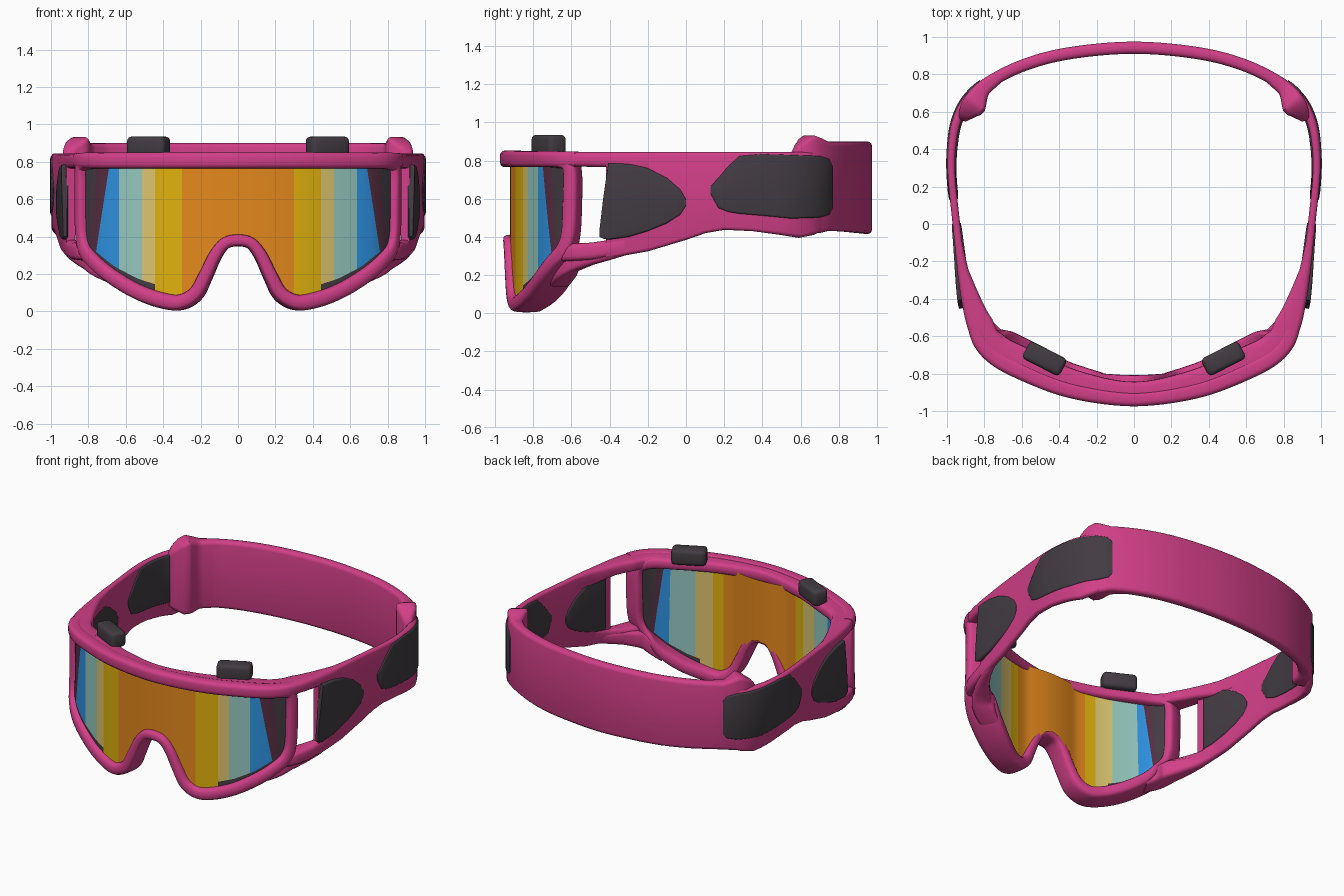
import bpy, bmesh, math
from mathutils import Vector

if "Cube" in bpy.data.objects:
    bpy.data.objects.remove(bpy.data.objects["Cube"])


def material(name, r, g, b):
    m = bpy.data.materials.new(name)
    m.diffuse_color = (r, g, b, 1)
    m.use_nodes = True
    m.node_tree.nodes["Principled BSDF"].inputs["Base Color"].default_value = m.diffuse_color
    return m


PINK = material("pink", 0.64, 0.05, 0.245)
DARK = material("dark_grey", 0.055, 0.045, 0.055)
LENS = [material("orange", 0.78, 0.25, 0.012), material("yellow", 0.74, 0.44, 0.004),
        material("khaki", 0.72, 0.56, 0.16), material("pale_teal", 0.30, 0.58, 0.52),
        material("blue", 0.028, 0.29, 0.76), material("maroon", 0.095, 0.028, 0.055), DARK]


def catmull(pts, n):
    """Smooth curve through pts; first and last are phantom points."""
    out = []
    for i in range(1, len(pts) - 2):
        p0, p1, p2, p3 = pts[i - 1:i + 3]
        for k in range(n):
            t = k / n
            out.append([0.5 * (2 * b + (c - a) * t + (2 * a - 5 * b + 4 * c - d) * t * t
                               + (3 * b - a - 3 * c + d) * t ** 3)
                        for a, b, c, d in zip(p0, p1, p2, p3)])
    out.append(list(pts[-2]))
    return out


# Plan of the right half, outer surface, from front centre round to back centre
plan = [(0, -.958), (.2, -.945), (.4, -.905), (.6, -.83), (.75, -.755), (.84, -.67),
        (.885, -.57), (.915, -.45), (.945, -.25), (.97, 0), (.995, .25), (.993, .42),
        (.97, .56), (.91, .68), (.8, .78), (.6, .88), (.35, .945), (0, .975)]
plan = [(-.2, -.945)] + plan + [(-.35, .945)]
C = catmull(plan, 40)
U = [0.0]
for a, b in zip(C, C[1:]):
    U.append(U[-1] + math.dist(a, b))


def find(axis, v):
    """Arc length where the plan first reaches x (axis 0) or y (axis 1)."""
    for i in range(1, len(C)):
        a, b = C[i - 1][axis], C[i][axis]
        if b >= v:
            return U[i - 1] + (U[i] - U[i - 1]) * max(0, (v - a) / (b - a))
    return U[-1]


def point(u, z, depth):
    """Point at arc length u, height z, moved inward by depth."""
    u = min(max(u, 0), U[-1])
    lo, hi = 0, len(U) - 1
    while hi - lo > 1:
        mid = (lo + hi) // 2
        lo, hi = (mid, hi) if U[mid] <= u else (lo, mid)
    f = (u - U[lo]) / (U[hi] - U[lo])
    p = Vector(C[lo]).lerp(Vector(C[hi]), f)
    t = Vector(C[min(hi + 10, len(C) - 1)]) - Vector(C[max(lo - 10, 0)])
    if u < 1e-5:
        t = Vector((1, 0))
    if u > U[-1] - 1e-5:
        t = Vector((-1, 0))
    t.normalize()
    x = p.x - t.y * depth
    return (0 if abs(x) < 1e-4 else x, p.y + t.x * depth, z)


def finish(bm, name, mats, angle=50):
    me = bpy.data.meshes.new(name)
    bm.to_mesh(me)
    bm.free()
    ob = bpy.data.objects.new(name, me)
    bpy.context.collection.objects.link(ob)
    for m in mats:
        me.materials.append(m)
    mod = ob.modifiers.new("mirror", 'MIRROR')
    mod.use_clip = True
    bpy.ops.object.select_all(action='DESELECT')
    ob.select_set(True)
    bpy.context.view_layer.objects.active = ob
    bpy.ops.object.shade_smooth_by_angle(angle=math.radians(angle))
    return ob


def loft(name, rings, mat):
    """Skin closed rings; ends are capped unless they lie on the mirror plane."""
    bm = bmesh.new()
    vs = [[bm.verts.new(p) for p in r] for r in rings]
    n = len(rings[0])
    for a, b in zip(vs, vs[1:]):
        for i in range(n):
            bm.faces.new((a[i], a[(i + 1) % n], b[(i + 1) % n], b[i]))
    for r in (vs[0], vs[-1]):
        if max(abs(v.co.x) for v in r) > 1e-3:
            bm.faces.new(r)
    bmesh.ops.recalc_face_normals(bm, faces=bm.faces)
    return finish(bm, name, [mat])


def ribbon(name, stations, mat, radius=.025):
    """Band along the plan; stations are (u, z low, z high, outer depth, inner depth)."""
    rings = []
    for s, e in zip(stations, stations[1:]):
        n = max(1, round((e[0] - s[0]) / .025))
        for k in range(n + (e is stations[-1])):
            u, z0, z1, d0, d1 = [a + (b - a) * k / n for a, b in zip(s, e)]
            r = min(radius, .42 * (z1 - z0), .42 * (d1 - d0))
            ring = []
            for q, (cd, cz) in enumerate(((d1 - r, z1 - r), (d0 + r, z1 - r),
                                          (d0 + r, z0 + r), (d1 - r, z0 + r))):
                for j in range(4):
                    a = math.pi / 2 * (q + j / 3)
                    ring.append(point(u, cz + r * math.sin(a), cd + r * math.cos(a)))
            rings.append(ring)
    return loft(name, rings, mat)


def by_y(rows):
    return [(find(1, r[0]),) + tuple(r[1:]) for r in rows]


# Goggle rim: x, z, width, depth along its centre line from nose to brow
rim = [(0, .38, .065, .15), (.07, .365, .065, .15), (.125, .30, .07, .15), (.18, .19, .075, .15),
       (.235, .095, .08, .16), (.32, .05, .085, .17), (.42, .06, .09, .18), (.55, .105, .09, .2),
       (.68, .18, .09, .21), (.79, .265, .09, .2), (.845, .33, .09, .16), (.864, .42, .09, .13),
       (.868, .60, .09, .13), (.868, .74, .085, .13), (.855, .79, .08, .15), (.78, .803, .08, .16),
       (.6, .805, .08, .165), (.3, .805, .08, .14), (0, .805, .08, .115)]
ctrl = [(find(0, x) if x else 0, z, w, d) for x, z, w, d in rim]
ctrl = [(-ctrl[1][0],) + ctrl[1][1:]] + ctrl + [(-ctrl[-2][0],) + ctrl[-2][1:]]
path = catmull(ctrl, 7)
rings = []
for i, (u, z, w, d) in enumerate(path):
    a, b = path[max(i - 1, 0)], path[min(i + 1, len(path) - 1)]
    t = Vector((b[0] - a[0], b[1] - a[1])).normalized()
    if i in (0, len(path) - 1):
        t = Vector((1 if i == 0 else -1, 0))
    ring = []
    for k in range(20):
        c, s = math.cos(k * math.pi / 10), math.sin(k * math.pi / 10)
        oa = w / 2 * math.copysign(abs(c) ** .55, c)
        ob = d / 2 + d / 2 * math.copysign(abs(s) ** .55, s)
        ring.append(point(u - t.y * oa, z + t.x * oa, ob))
    rings.append(ring)
loft("goggle_rim", rings, PINK)

# Brow lip along the top of the rim
ribbon("brow_lip", [(0, .765, .852, -.017, .06), (find(0, .25), .765, .852, -.012, .07),
                    (find(0, .6), .765, .85, -.008, .08), (find(0, .88), .765, .848, -.002, .08)], PINK)


# Lens: outer and inner sheet in coloured vertical bands, dark along the lower edge
def lens_bottom(x):
    for a, b in zip(rim, rim[1:]):
        if b[0] >= x:
            return a[1] + (b[1] - a[1]) * (x - a[0]) / (b[0] - a[0])


bm = bmesh.new()
for inner, edges in ((False, [.305, .455, .525, .65, .79, .825, .866]),
                     (True, [.30, .38, .50, .67, .78, .81, .866])):
    cols, grid, start = [], [], 0
    for band, e in enumerate(edges):
        n = max(1, round((e - start) / .03))
        cols += [(start + (e - start) * k / n, band) for k in range(n)]
        start = e
    cols.append((start, len(edges) - 1))
    for x, band in cols:
        zb = lens_bottom(x)
        slant = .09 * max(0, min((x - .65) / .14, (.866 - x) / .076))
        depth = .12 + .04 * max(0, 1 - (x / .22) ** 2) if inner else .035
        grid.append([bm.verts.new(point(find(0, x - slant * t / 10) if x else 0,
                                        zb + (.805 - zb) * t / 10, depth)) for t in range(11)])
    for i, (x, band) in enumerate(cols[:-1]):
        for j in range(10):
            q = [grid[i][j], grid[i + 1][j], grid[i + 1][j + 1], grid[i][j + 1]]
            f = bm.faces.new(q[::-1] if inner else q)
            f.material_index = 6 if j == 0 and x > .45 else band
finish(bm, "lens", LENS)

# Side arms: upper and lower beams around the side opening, then the panel
ribbon("upper_beam", by_y([(-.82, .77, .845, .01, .14), (-.7, .768, .845, 0, .15),
                           (-.55, .768, .845, 0, .14), (-.42, .765, .845, 0, .105),
                           (-.25, .74, .845, 0, .06), (-.1, .74, .845, .003, .042)]), PINK)
ribbon("lower_beam", by_y([(-.69, .27, .34, .015, .12), (-.6, .275, .365, 0, .12),
                           (-.5, .28, .37, 0, .10), (-.4, .295, .385, 0, .065),
                           (-.25, .325, .42, .004, .042)]), PINK)
ribbon("lower_flange", by_y([(-.78, .14, .24, .07, .20), (-.7, .185, .30, .05, .19),
                             (-.6, .225, .34, .04, .155), (-.5, .255, .35, .02, .11),
                             (-.4, .28, .36, .006, .07), (-.3, .31, .38, .006, .045)]), PINK)
ribbon("arm_panel", by_y([(-.42, .285, .84, .003, .05), (-.2, .325, .845, .001, .045),
                          (0, .385, .845, 0, .04), (.1, .42, .845, 0, .04), (.2, .437, .845, 0, .04),
                          (.35, .43, .845, 0, .04), (.5, .41, .845, 0, .045), (.6, .395, .845, 0, .05),
                          (.68, .41, .845, 0, .05), (.74, .44, .84, .005, .05)]), PINK)

# Dark pads set through the arms
ribbon("front_pad", by_y([(-.45, .40, .44, -.02, .0), (-.43, .39, .61, -.022, .005),
                          (-.405, .385, .785, -.022, .02), (-.37, .39, .785, -.02, .056),
                          (-.3, .40, .782, -.016, .056), (-.2, .43, .76, -.01, .054),
                          (-.1, .47, .71, -.007, .05), (-.03, .515, .65, -.006, .047),
                          (0, .56, .60, -.004, .044)]), DARK, .012)
ribbon("rear_pad", by_y([(.13, .62, .67, -.004, .044), (.17, .55, .71, -.007, .047),
                         (.22, .53, .77, -.007, .047), (.28, .52, .825, -.007, .047),
                         (.4, .51, .835, -.007, .05), (.55, .495, .83, -.007, .055),
                         (.7, .50, .825, -.007, .06), (.75, .515, .81, -.006, .06),
                         (.765, .54, .78, -.005, .06)]), DARK, .012)

# Elastic strap round the back, tucked inside the arm ends
ribbon("back_strap", by_y([(.57, .47, .84, .03, .07), (.605, .44, .885, .02, .10),
                           (.65, .42, .915, .008, .13), (.69, .42, .932, .004, .135),
                           (.72, .42, .92, .002, .12), (.76, .43, .90, 0, .085),
                           (.82, .43, .90, 0, .065), (.93, .42, .90, 0, .065),
                           (.99, .415, .90, 0, .065)]), PINK)

# Dark clips standing on the brow
bm = bmesh.new()
bmesh.ops.create_cube(bm, size=1)
for v in bm.verts:
    v.co = Vector((v.co.x * .225, v.co.y * .105, v.co.z * .11))
bmesh.ops.bevel(bm, geom=bm.edges[:], offset=.025, segments=3, profile=.5, affect='EDGES')
rot = math.radians(27)
for v in bm.verts:
    x, y, z = v.co
    v.co = (.478 + x * math.cos(rot) - y * math.sin(rot),
            -.72 + x * math.sin(rot) + y * math.cos(rot), .88 + z)
finish(bm, "brow_clip", [DARK], 40)
